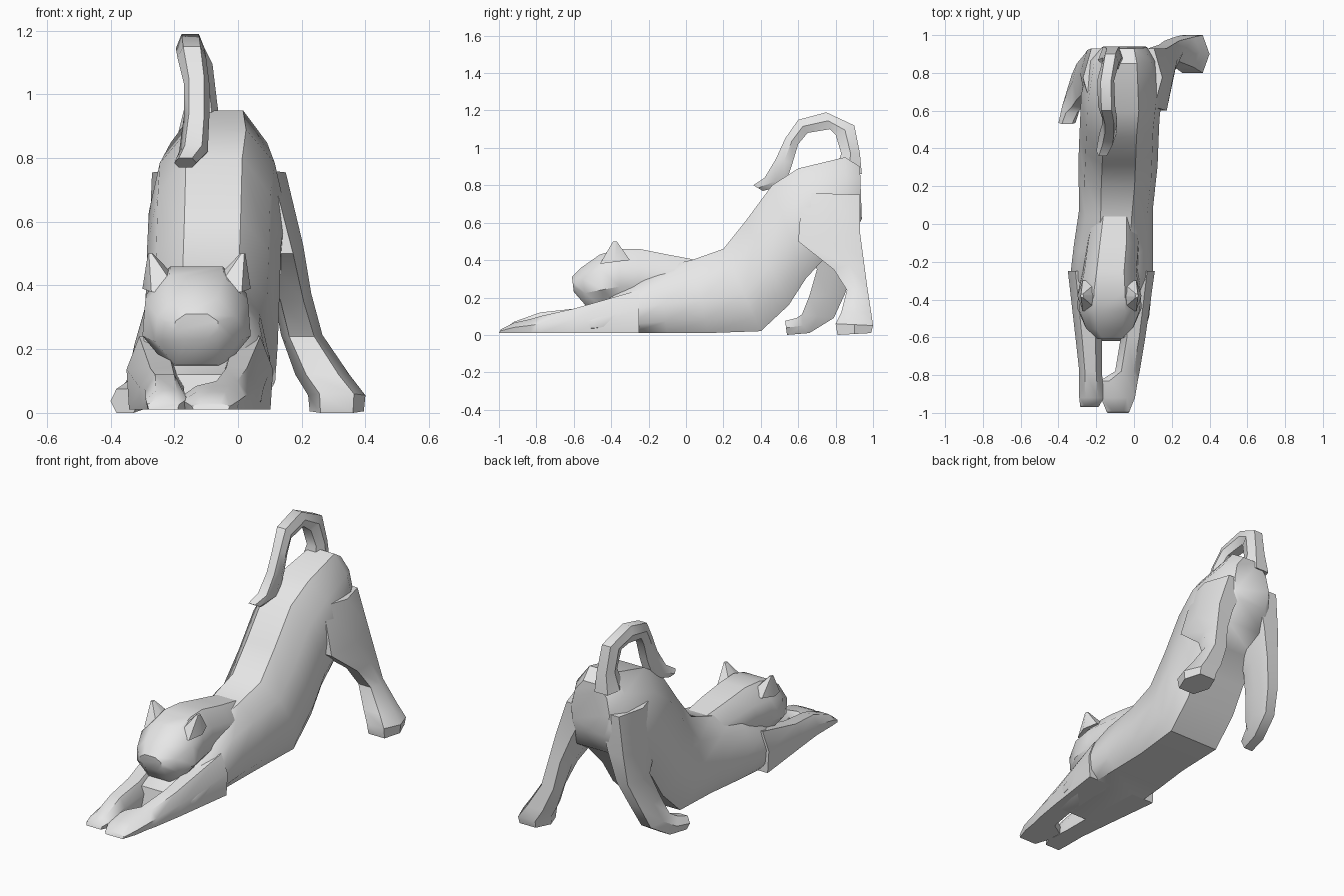
import bpy
import bmesh
import math

# Remove the default object only
default_object = bpy.data.objects.get("Cube")
if default_object:
    bpy.data.objects.remove(default_object, do_unlink=True)

# One plain colour for the whole animal
grey = bpy.data.materials.new("plain light grey")
grey.use_nodes = True
colour = (.8, .8, .8, 1)
grey.diffuse_color = colour
for node in grey.node_tree.nodes:
    if node.type == 'BSDF_PRINCIPLED':
        node.inputs["Base Color"].default_value = colour

# Half cross-sections: sideways share, share from lower edge to upper edge
BODY_SECTION = [(.42, 1), (.84, .55), (1, -.1), (.96, -.65), (.75, -1)]
HEAD_SECTION = [(.5, 1), (.95, .45), (1, -.3), (.5, -1)]
PAW_SECTION = [(.5, 1), (1, .1), (.9, -1)]
LIMB_SECTION = [(.6, 1), (1, 0), (.6, -1)]


def mirrored(half_section):
    """Close a half cross-section by mirroring it sideways."""
    other_half = [(-across, along) for across, along in reversed(half_section)]
    return half_section + other_half


def loft(name, half_section, rings):
    """Skin a closed part over rings.

    Each ring holds the y and z of one edge, the y and z of the opposite
    edge, then the sideways centre and the half width.
    """
    section = mirrored(half_section)
    count = len(section)
    bm = bmesh.new()
    loops = []
    for y_a, z_a, y_b, z_b, centre, half_width in rings:
        loop = []
        for across, along in section:
            share = (along + 1) / 2
            loop.append(bm.verts.new((
                centre + across * half_width,
                y_b + (y_a - y_b) * share,
                z_b + (z_a - z_b) * share,
            )))
        loops.append(loop)
    for first, second in zip(loops, loops[1:]):
        for i in range(count):
            j = (i + 1) % count
            bm.faces.new((first[i], first[j], second[j], second[i]))
    bm.faces.new(loops[0])
    bm.faces.new(loops[-1])
    bmesh.ops.recalc_face_normals(bm, faces=bm.faces)

    mesh = bpy.data.meshes.new(name)
    bm.to_mesh(mesh)
    bm.free()
    mesh.materials.append(grey)
    part = bpy.data.objects.new(name, mesh)
    bpy.context.collection.objects.link(part)

    # Soft shading with the sharp creases kept
    bpy.ops.object.select_all(action='DESELECT')
    part.select_set(True)
    bpy.context.view_layer.objects.active = part
    bpy.ops.object.shade_smooth_by_angle(angle=math.radians(40))
    return part


# Torso, from the raised rump down to the chest on the ground
loft("body", BODY_SECTION, [
    (.93, .9, .94, .62, -.05, .12),
    (.85, .95, .88, .5, -.06, .18),
    (.6, .89, .75, .42, -.065, .215),
    (.46, .8, .64, .3, -.075, .21),
    (.32, .61, .55, .16, -.08, .21),
    (.2, .46, .4, .02, -.085, .21),
    (.03, .4, .12, .01, -.095, .195),
    (-.15, .36, -.1, .01, -.11, .21),
    (-.3, .28, -.3, .01, -.12, .22),
    (-.48, .16, -.5, .01, -.12, .2),
    (-.6, .12, -.62, .01, -.12, .16),
])

# Head and neck, from the muzzle back to the shoulders
loft("head", HEAD_SECTION, [
    (-.61, .31, -.6, .23, -.13, .07),
    (-.56, .36, -.53, .15, -.13, .13),
    (-.46, .43, -.44, .14, -.13, .17),
    (-.36, .46, -.35, .15, -.13, .165),
    (-.25, .46, -.25, .15, -.125, .145),
    (-.1, .43, -.1, .15, -.11, .14),
    (.06, .4, .06, .12, -.1, .12),
])

# Ears, one each side of the head centre
for side, label in ((1, "left"), (-1, "right")):
    loft(label + "_ear", LIMB_SECTION, [
        (-.46, .38, -.3, .4, -.13 + side * .1, .07),
        (-.39, .5, -.37, .5, -.13 + side * .145, .008),
    ])

# Front legs stretched forward along the ground
loft("left_front_leg", PAW_SECTION, [
    (-.25, .24, -.25, .01, .03, .08),
    (-.6, .14, -.6, .01, -.005, .065),
    (-.78, .1, -.78, .01, -.035, .065),
    (-.83, .085, -.83, .01, -.08, .1),
    (-.92, .065, -.92, .01, -.085, .09),
    (-.99, .03, -1, .01, -.085, .06),
])
loft("right_front_leg", PAW_SECTION, [
    (-.25, .24, -.25, .01, -.27, .08),
    (-.6, .14, -.6, .01, -.24, .07),
    (-.78, .12, -.78, .01, -.23, .06),
    (-.92, .07, -.92, .01, -.225, .065),
    (-.96, .04, -.97, .01, -.235, .05),
])

# Hind legs, from the thigh to the foot
loft("left_hind_leg", LIMB_SECTION, [
    (.62, .76, .93, .75, .04, .11),
    (.6, .5, .93, .55, .125, .08),
    (.79, .35, .95, .4, .17, .06),
    (.86, .24, .97, .25, .2, .065),
    (.83, .12, .99, .12, .265, .085),
    (.8, .06, 1, .05, .31, .09),
    (.81, 0, .99, .01, .31, .085),
])
loft("right_hind_leg", LIMB_SECTION, [
    (.62, .76, .93, .75, -.16, .11),
    (.62, .5, .92, .52, -.2, .08),
    (.7, .35, .9, .36, -.225, .06),
    (.66, .21, .85, .22, -.27, .055),
    (.62, .11, .79, .09, -.3, .05),
    (.59, .09, .66, .01, -.33, .05),
    (.53, .075, .54, 0, -.355, .045),
])

# Tail, arched over the back with its tip touching the spine
loft("tail", LIMB_SECTION, [
    (.94, .86, .8, .88, -.12, .07),
    (.93, .97, .83, .97, -.115, .05),
    (.9, 1.12, .8, 1.07, -.125, .045),
    (.75, 1.19, .77, 1.1, -.15, .045),
    (.6, 1.15, .65, 1.08, -.145, .045),
    (.53, 1.05, .6, 1.02, -.13, .04),
    (.48, .94, .57, .92, -.13, .04),
    (.42, .84, .53, .8, -.14, .045),
    (.36, .8, .41, .77, -.165, .035),
])
